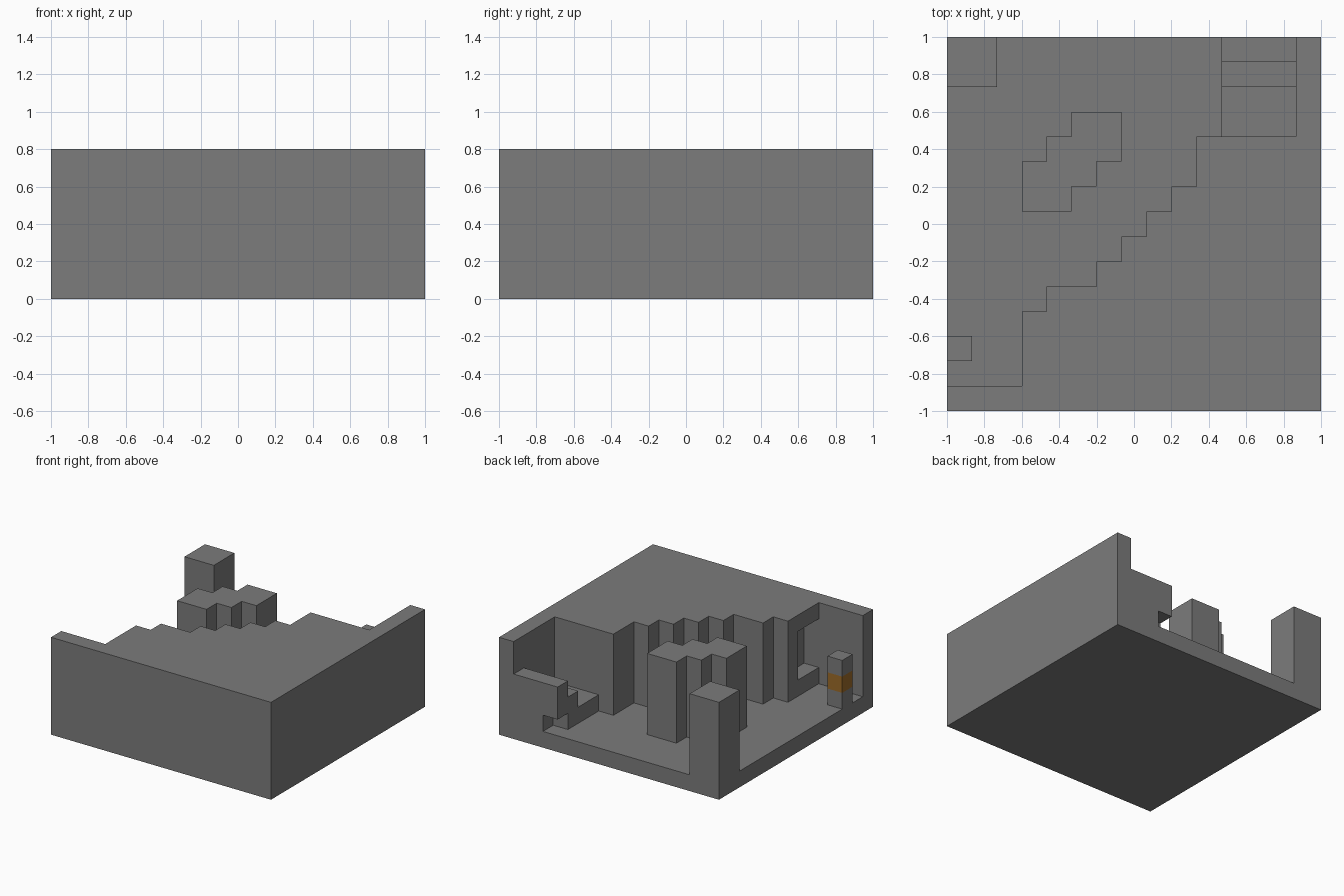
import bpy
import bmesh
from mathutils import Vector

if "Cube" in bpy.data.objects:
    bpy.data.objects.remove(bpy.data.objects["Cube"], do_unlink=True)

N = 15          # cells along each side
U = 2 / N       # size of one cell
FLOOR, TOP = 1, 6


def material(name, colour):
    m = bpy.data.materials.new(name)
    m.use_nodes = True
    m.diffuse_color = colour
    bsdf = next(n for n in m.node_tree.nodes if n.type == "BSDF_PRINCIPLED")
    bsdf.inputs["Base Color"].default_value = colour
    return m


stone = material("grey stone", (0.2, 0.2, 0.2, 1))
amber = material("amber band", (0.33, 0.145, 0.022, 1))


def world(i, j, k):
    """Cell coordinates to model coordinates."""
    return Vector((i * U - 1, j * U - 1, k * U))


def prism(name, outline, extrude, mat=stone):
    """Close an outline given in cells and extrude it along a cell vector."""
    bm = bmesh.new()
    face = bm.faces.new([bm.verts.new(world(*p)) for p in outline])
    moved = bmesh.ops.extrude_face_region(bm, geom=[face])["geom"]
    bmesh.ops.translate(bm, vec=Vector(extrude) * U,
                        verts=[v for v in moved if isinstance(v, bmesh.types.BMVert)])
    bmesh.ops.recalc_face_normals(bm, faces=bm.faces)
    mesh = bpy.data.meshes.new(name)
    bm.to_mesh(mesh)
    bm.free()
    mesh.materials.append(mat)
    obj = bpy.data.objects.new(name, mesh)
    bpy.context.collection.objects.link(obj)
    return obj


def column(name, plan, low, high, mat=stone):
    return prism(name, [(i, j, low) for i, j in plan], (0, 0, high - low), mat)


def box(name, i0, i1, j0, j1, k0, k1, mat=stone):
    return column(name, [(i0, j0), (i1, j0), (i1, j1), (i0, j1)], k0, k1, mat)


def cut(target, cutter):
    cutter.hide_render = True
    mod = target.modifiers.new("cut", "BOOLEAN")
    mod.operation, mod.solver, mod.object = "DIFFERENCE", "EXACT", cutter
    bpy.context.view_layer.update()
    result = target.evaluated_get(bpy.context.evaluated_depsgraph_get())
    mesh = bpy.data.meshes.new_from_object(result)
    target.modifiers.clear()
    target.data = mesh
    bpy.data.objects.remove(cutter, do_unlink=True)


# Solid ground with a sunken valley open to the back and one side
ground = box("ground", 0, N, 0, N, 0, TOP)
cliff = [(-1, 1), (3, 1), (3, 4), (4, 4), (4, 5), (6, 5)]
for s in range(6, 10):
    cliff += [(s, s), (s + 1, s)]
cliff += [(10, 11), (14, 11), (14, N + 1), (-1, N + 1)]
cut(ground, column("valley_cutter", cliff, FLOOR, TOP + 1))

# Alcove in the cliff wall
cut(ground, box("alcove_cutter", 2, 4, 1, 3, 2, 5))

# Tall rock pillars rising from the valley floor
box("corner_pillar", 0, 2, 13, N, FLOOR, TOP)
column("central_rock", [(3, 8), (5, 8), (5, 9), (6, 9), (6, 10), (7, 10), (7, 12),
                        (5, 12), (5, 11), (4, 11), (4, 10), (3, 10)], FLOOR, TOP)

# Steps climbing to a raised ledge with a hollow beneath it
profile = [(11, 1), (11, 2), (13, 2), (13, 3), (14, 3), (14, 4),
           (N, 4), (N, 2), (14, 2), (14, 1)]
prism("steps_and_ledge", [(11, j, k) for j, k in profile], (3, 0, 0))
box("ledge_support", 12, 14, 14, N, FLOOR, 2)

# Short marker post with an amber band
for name, low, mat in (("post_base", 1, stone), ("post_band", 2, amber), ("post_cap", 3, stone)):
    box(name, 0, 1, 2, 3, low, low + 1, mat)
